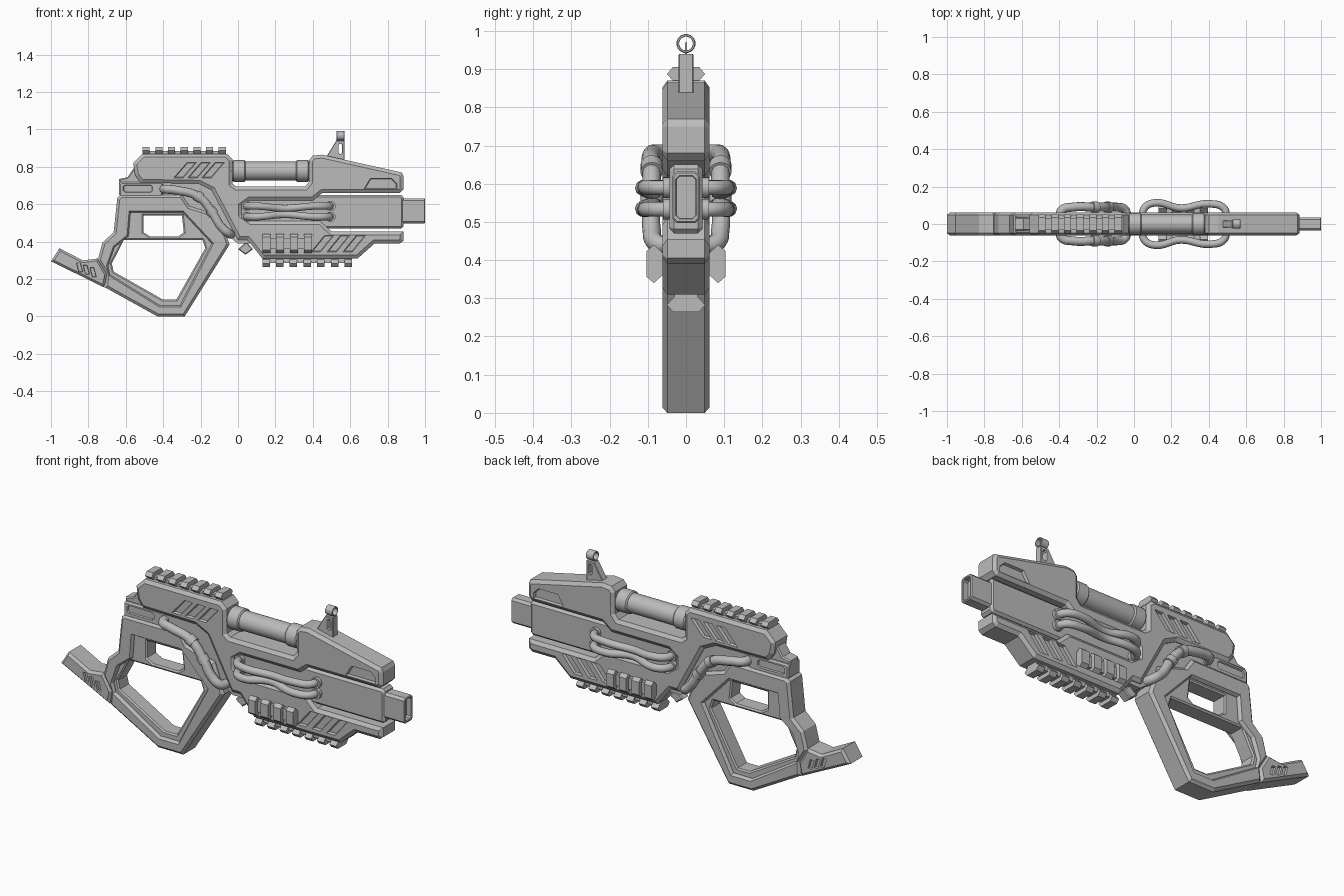
import bpy, bmesh, math
from mathutils import Matrix, Vector
from mathutils.geometry import tessellate_polygon

cube = bpy.data.objects.get("Cube")
if cube:
    bpy.data.objects.remove(cube, do_unlink=True)

# One grey material for everything
grey = bpy.data.materials.new("plain_grey")
grey.use_nodes = True
tone = (0.5, 0.5, 0.5, 1)
grey.diffuse_color = tone
for node in grey.node_tree.nodes:
    if node.type == 'BSDF_PRINCIPLED':
        node.inputs["Base Color"].default_value = tone

# Frames: profile drawn on the side plane, or swept along the length
SIDE = Matrix(((1, 0, 0, 0), (0, 0, 1, 0), (0, 1, 0, 0), (0, 0, 0, 1)))
LENGTH = Matrix(((0, 0, 1, 0), (1, 0, 0, 0), (0, 1, 0, 0), (0, 0, 0, 1)))


def add_object(name, mesh, smooth=False):
    obj = bpy.data.objects.new(name, mesh)
    bpy.context.collection.objects.link(obj)
    mesh.materials.clear()
    mesh.materials.append(grey)
    if smooth:
        mesh.shade_smooth()
        mesh.set_sharp_from_angle(angle=math.radians(40))
    return obj


def from_bmesh(name, bm, smooth=False):
    bmesh.ops.recalc_face_normals(bm, faces=bm.faces[:])
    mesh = bpy.data.meshes.new(name)
    bm.to_mesh(mesh)
    bm.free()
    return add_object(name, mesh, smooth)


def ccw(loop):
    area = sum(a[0] * b[1] - b[0] * a[1] for a, b in zip(loop, loop[1:] + loop[:1]))
    return loop if area > 0 else loop[::-1]


def inset(loop, d):
    """Move every side of a loop inward by d."""
    loop = [Vector(p) for p in ccw(loop)]
    result = []
    for i, p in enumerate(loop):
        e = (p - loop[i - 1]).normalized()
        f = (loop[(i + 1) % len(loop)] - p).normalized()
        n, m = Vector((-e.y, e.x)), Vector((-f.y, f.x))
        q = p + (n + m) * (d / (1 + n.dot(m)))
        result.append((q.x, q.y))
    return result


def prism(name, outline, half, edge=0.0, depth=0.0, holes=(), hole_edge=0.004, frame=SIDE):
    """Extruded profile with chamfered rims and optional through holes."""
    bm = bmesh.new()
    loops = [(ccw(outline), inset(outline, edge))]
    loops += [(ccw(h), inset(h, -hole_edge)) for h in holes]
    caps = ([], [])
    for wide, cap in loops:
        levels = [(cap, -half), (wide, depth - half), (wide, half - depth), (cap, half)]
        if depth == 0:
            levels = [levels[0], levels[3]]
        rings = [[bm.verts.new(frame @ Vector((u, v, w))) for u, v in pts] for pts, w in levels]
        for low, high in zip(rings, rings[1:]):
            for i in range(len(low)):
                bm.faces.new((low[i - 1], low[i], high[i], high[i - 1]))
        caps[0].extend(rings[0])
        caps[1].extend(rings[-1])
    tris = tessellate_polygon([[Vector((u, v, 0)) for u, v in cap] for _, cap in loops])
    for verts in caps:
        for tri in tris:
            bm.faces.new([verts[i] for i in tri])
    return from_bmesh(name, bm)


def slot(x, z, w, h, lean):
    return [(x, z), (x + w, z), (x + w + lean, z + h), (x + lean, z + h)]


def box(u0, u1, v0, v1, c=0.0):
    if c == 0:
        return [(u0, v0), (u1, v0), (u1, v1), (u0, v1)]
    return [(u0 + c, v0), (u1 - c, v0), (u1, v0 + c), (u1, v1 - c),
            (u1 - c, v1), (u0 + c, v1), (u0, v1 - c), (u0, v0 + c)]


def cylinder(name, a, b, radius, sides=24):
    a, b = Vector(a), Vector(b)
    bm = bmesh.new()
    turn = (b - a).to_track_quat('Z', 'Y').to_matrix().to_4x4()
    bmesh.ops.create_cone(bm, cap_ends=True, segments=sides, radius1=radius, radius2=radius,
                          depth=(b - a).length, matrix=Matrix.Translation((a + b) / 2) @ turn)
    return from_bmesh(name, bm, True)


def hose(name, points, radius):
    curve = bpy.data.curves.new(name, 'CURVE')
    curve.dimensions = '3D'
    curve.bevel_depth, curve.bevel_resolution, curve.resolution_u = radius, 3, 6
    curve.use_fill_caps = True
    spline = curve.splines.new('BEZIER')
    spline.bezier_points.add(len(points) - 1)
    for bp, p in zip(spline.bezier_points, points):
        bp.co = p
        bp.handle_left_type = bp.handle_right_type = 'AUTO'
    temp = bpy.data.objects.new(name + "_path", curve)
    bpy.context.collection.objects.link(temp)
    graph = bpy.context.evaluated_depsgraph_get()
    mesh = bpy.data.meshes.new_from_object(temp.evaluated_get(graph))
    bpy.data.objects.remove(temp, do_unlink=True)
    add_object(name, mesh, True)


def rail(name, x0, x1, count, width, place):
    """Slotted rail: low base with evenly spaced hexagonal teeth."""
    base = place @ Matrix.Translation(((x0 + x1) / 2, 0, 0)) @ LENGTH
    prism(name + "_base", box(-.03, .03, -.01, .02), (x1 - x0) / 2, frame=base)
    tooth = [(-.03, 0), (.03, 0), (.05, .022), (.034, .041), (-.034, .041), (-.05, .022)]
    for i in range(count):
        x = x0 + width / 2 + i * (x1 - x0 - width) / (count - 1)
        prism(name + "_tooth", tooth, width / 2, frame=place @ Matrix.Translation((x, 0, 0)) @ LENGTH)


# Body shell with vents, over a core that closes the vents
shell = [(-.56, .82), (-.51, .87), (-.06, .87), (-.03, .84), (-.03, .71), (-.01, .695),
         (.36, .695), (.38, .72), (.38, .835), (.4, .86), (.45, .865), (.875, .77),
         (.885, .75), (.885, .68), (.865, .66), (.45, .66), (.4, .62), (.06, .62),
         (.02, .59), (.02, .545), (.07, .51), (.44, .51), (.5, .455), (.885, .455),
         (.885, .405), (.865, .39), (.73, .39), (.64, .31), (.13, .31), (.05, .41),
         (0, .41), (-.14, .675), (-.21, .71), (-.52, .715), (-.55, .755)]
vents = [slot(-.335 + i * .075, .745, .04, .075, .065) for i in range(3)]
vents += [slot(.4 + i * .085, .35, .04, .08, .065) for i in range(3)]
window = [(.68, .685), (.71, .735), (.82, .735), (.845, .71), (.845, .685)]
prism("body_shell", shell, .062, .018, .013, vents + [window])
prism("body_core", inset(shell, .015), .048)

# Barrel block and hollow muzzle
prism("barrel_block", box(0, .885, .47, .65, .012), .043, .012, .012)
muzzle = Matrix.Translation((.93, 0, 0)) @ LENGTH
prism("muzzle", box(-.036, .036, .497, .632, .012), .07, .004, .004,
      [box(-.024, .024, .51, .619, .008)], .003, muzzle)
prism("muzzle_core", box(-.03, .03, .503, .625), .04, frame=muzzle)

# Upper tube with end collars
cylinder("upper_tube", (-.04, 0, .778), (.4, 0, .778), .05, 32)
for x in (-.03, .31):
    collar = cylinder("tube_collar", (x, 0, .778), (x + .07, 0, .778), .058, 32)
    bevel = collar.modifiers.new("soft_rim", 'BEVEL')
    bevel.width, bevel.limit_method = .006, 'ANGLE'

# Rear housing and connecting core
prism("rear_housing", box(-.635, -.4, .64, .72, .01), .052, .008, .008,
      [box(-.61, -.46, .667, .7, .008)])
prism("rear_core", [(-.62, .71), (-.13, .71), (.09, .39), (0, .39), (-.08, .45),
                    (-.1, .5), (-.26, .57), (-.32, .63), (-.62, .63)], .045)
prism("tail_fin", [(-.635, .735), (-.59, .745), (-.56, .79), (-.5, .79), (-.5, .7), (-.635, .7)],
      .036, .006, .006)
prism("pivot_link", [(0, .36), (.045, .4), (.08, .36), (.04, .33)], .025, .005, .005)

# Grip frame with a thinner inner lip
grip = [(-.645, .635), (-.625, .65), (-.3, .65), (-.26, .59), (-.1, .54), (-.045, .385),
        (-.285, 0), (-.43, 0), (-.71, .155), (-.705, .225), (-.75, .3), (-.725, .395),
        (-.665, .45)]
opening = [(-.575, .555), (-.295, .555), (-.14, .39), (-.31, .06), (-.42, .06),
           (-.685, .225), (-.695, .27), (-.66, .37), (-.585, .43)]
trigger_gap = [(-.505, .54), (-.3, .54), (-.29, .45), (-.32, .428), (-.47, .428), (-.505, .45)]
hand_gap = [(-.61, .41), (-.19, .41), (-.175, .365), (-.33, .09), (-.4, .09),
            (-.665, .24), (-.675, .285), (-.645, .34)]
prism("grip_frame", grip, .062, .014, .013, [opening], .008)
prism("grip_lip", inset(opening, -.012), .043, 0, .006, [trigger_gap, hand_gap], .008)

# Shoulder stock with small vents
stock = [(-1, .295), (-.955, .365), (-.83, .3), (-.75, .31), (-.7, .225), (-.715, .155)]
prism("stock", stock, .062, .012, .013,
      [slot(-.85 + i * .036, .24 - i * .013, .018, .045, -.012) for i in range(3)], .002)
prism("stock_core", inset(stock, .012), .05)

# Slotted rails: top, bottom and both sides
rail("top_rail", -.51, -.065, 7, .038, Matrix.Translation((0, 0, .865)))
rail("bottom_rail", .13, .61, 7, .04, Matrix.Translation((0, 0, .305)) @ Matrix.Rotation(math.pi, 4, 'X'))
for s, side in ((-1, "right"), (1, "left")):
    turn = Matrix.Rotation(-s * math.pi / 2, 4, 'X')
    rail(side + "_rail", .13, .395, 4, .043, Matrix.Translation((0, s * .062, .39)) @ turn)

    # Rear hose with clamps
    path = [(-.4, s * .03, .68), (-.385, s * .075, .68), (-.33, s * .09, .675),
            (-.21, s * .09, .64), (-.14, s * .09, .56), (-.09, s * .09, .48),
            (-.05, s * .078, .445), (-.035, s * .03, .44)]
    hose(side + "_rear_hose", path, .024)
    for k, span in ((3, .018), (4, .018)):
        mid = Vector(path[k])
        way = (Vector(path[k + 1]) - Vector(path[k - 1])).normalized() * span
        cylinder(side + "_hose_clamp", mid - way, mid + way, .029)

    # Paired front hoses that pinch together midway
    for z, pinch in ((.59, -.012), (.533, .012)):
        hose(side + "_front_hose", [
            (.045, s * .03, z), (.055, s * .085, z), (.11, s * .113, z),
            (.25, s * .085, z + pinch), (.4, s * .108, z), (.48, s * .085, z),
            (.495, s * .03, z)], .02)
        for x in (.045, .495):
            cylinder(side + "_hose_socket", (x, s * .035, z), (x, s * .06, z), .027)

# Front sight: braced stem, ring and post
prism("sight_stem", [(.47, .85), (.525, .94), (.57, .94), (.57, .83), (.5, .83)], .02, .003, .003,
      [box(.538, .556, .87, .925, .006)], .002)
circle = [(math.cos(a * math.pi / 12), math.sin(a * math.pi / 12)) for a in range(24)]
ring_frame = Matrix.Translation((.548, 0, .967)) @ LENGTH
prism("sight_ring", [(.025 * c, .025 * s) for c, s in circle], .022, .002, .002,
      [[(.018 * c, .018 * s) for c, s in circle]], .001, ring_frame)
prism("sight_post", box(-.003, .003, -.03, .003), .006, frame=ring_frame)
